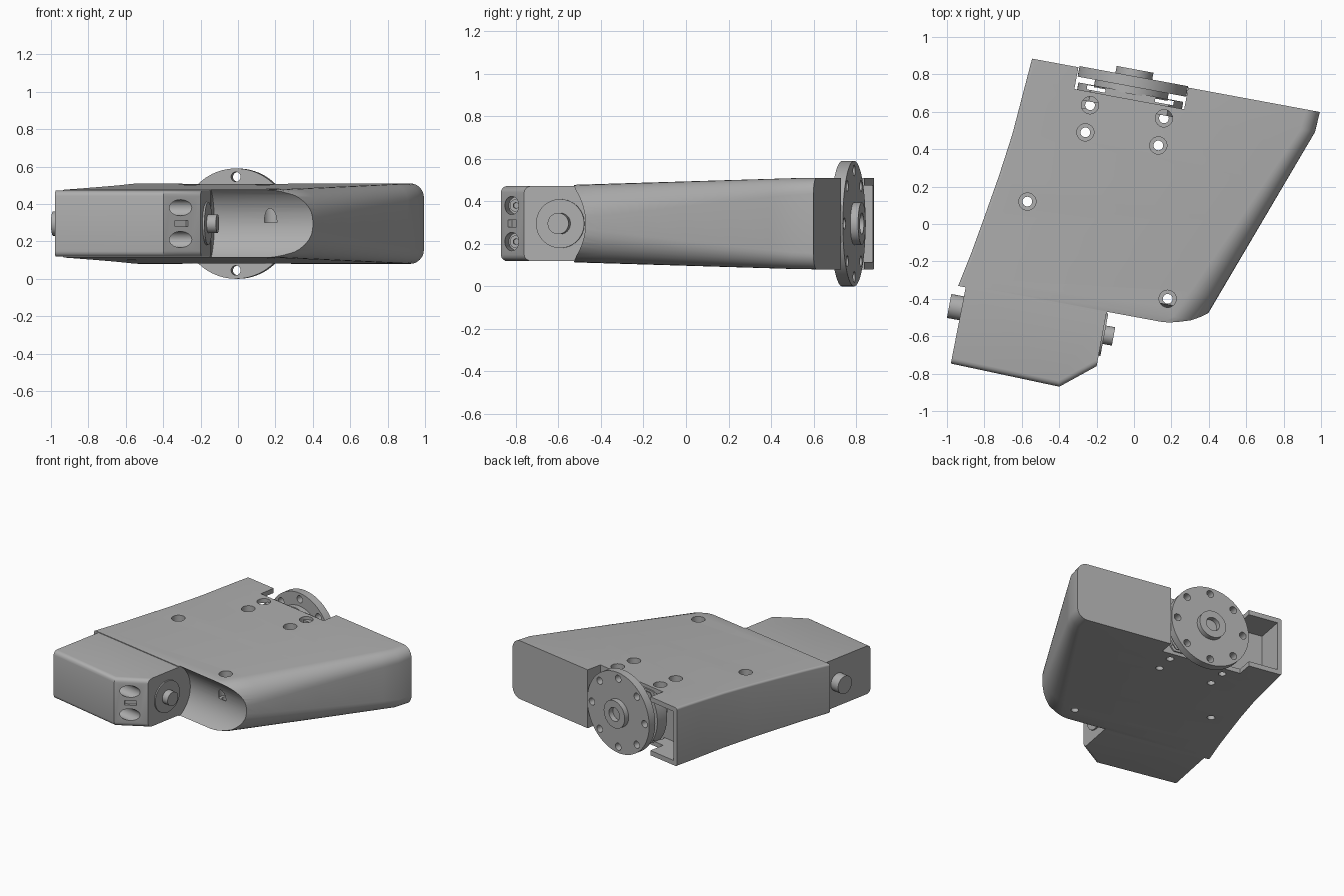
import bpy, bmesh, math
from mathutils import Matrix, Vector

if "Cube" in bpy.data.objects:
    bpy.data.objects.remove(bpy.data.objects["Cube"])

TURN = math.radians(-10.5)   # whole part is skewed about z
MID = 0.295                  # height of the mid plane
AXLE_Y = -0.611
HUB_X = -0.145
X, Y, Z = Vector((1, 0, 0)), Vector((0, 1, 0)), Vector((0, 0, 1))

grey = bpy.data.materials.new("plain grey")
grey.use_nodes = True
COLOUR = (0.42, 0.42, 0.42, 1)
grey.diffuse_color = COLOUR
grey.node_tree.nodes["Principled BSDF"].inputs["Base Color"].default_value = COLOUR


def add(name, bm):
    bmesh.ops.recalc_face_normals(bm, faces=bm.faces)
    mesh = bpy.data.meshes.new(name)
    bm.to_mesh(mesh)
    bm.free()
    mesh.materials.append(grey)
    obj = bpy.data.objects.new(name, mesh)
    obj.rotation_euler.z = TURN
    bpy.context.collection.objects.link(obj)
    return obj


def rod(name, start, axis, length, radius, sides=48):
    bm = bmesh.new()
    place = Matrix.Translation(Vector(start) + axis * length / 2) @ axis.to_track_quat('Z', 'Y').to_matrix().to_4x4()
    bmesh.ops.create_cone(bm, cap_ends=True, segments=sides, radius1=radius,
                          radius2=radius, depth=length, matrix=place)
    return add(name, bm)


def box(name, low, high, spin=0):
    bm = bmesh.new()
    low, high = Vector(low), Vector(high)
    size = high - low
    place = Matrix.Translation((low + high) / 2) @ Matrix.Rotation(spin, 4, 'Z') @ Matrix.Diagonal((*size, 1))
    bmesh.ops.create_cube(bm, size=1, matrix=place)
    return add(name, bm)


def cut(obj, cutters, operation='DIFFERENCE'):
    for tool in cutters:
        mod = obj.modifiers.new("cut", 'BOOLEAN')
        mod.operation, mod.solver, mod.object = operation, 'EXACT', tool
        tool.hide_render = True
    bpy.context.view_layer.update()
    deps = bpy.context.evaluated_depsgraph_get()
    mesh = bpy.data.meshes.new_from_object(obj.evaluated_get(deps))
    obj.modifiers.clear()
    obj.data = mesh
    for tool in cutters:
        bpy.data.objects.remove(tool)


def lerp_table(table, v):
    for (a, p), (b, q) in zip(table, table[1:]):
        if v <= b:
            return p + (q - p) * max(0, v - a) / (b - a)
    return table[-1][1]


# Tapered main body lofted from rounded sections, front to back
LEFT = [(-0.497, -0.864), (-0.3, -0.825), (-0.107, -0.793), (0.12, -0.757), (0.353, -0.727), (0.77, -0.697)]
RIGHT = [(-0.497, 0.36), (-0.485, 0.41), (-0.45, 0.458), (0.66, 0.862), (0.77, 0.868)]
HALF = [(-0.75, 0.175), (0.72, 0.215)]
ROUND = [(-0.5, 0.165), (0.2, 0.11), (0.72, 0.075)]
bm = bmesh.new()
rings = []
for v in (-0.497, -0.485, -0.45, -0.3, -0.107, 0.12, 0.353, 0.55, 0.66, 0.77):
    left, right, h, r = (lerp_table(t, v) for t in (LEFT, RIGHT, HALF, ROUND))
    ring = []
    for cx, cz, rad, begin in ((right - r, h - r, r, 90), (right - r, r - h, r, 0),
                               (left + 0.015, 0.015 - h, 0.015, -90), (left + 0.015, h - 0.015, 0.015, -180)):
        for i in range(9):
            a = math.radians(begin - i * 90 / 8)
            ring.append(bm.verts.new((cx + rad * math.cos(a), v, MID + cz + rad * math.sin(a))))
    rings.append(ring)
for a, b in zip(rings, rings[1:]):
    for i in range(len(a)):
        j = (i + 1) % len(a)
        bm.faces.new((a[i], a[j], b[j], b[i]))
bm.faces.new(rings[0])
bm.faces.new(rings[-1])
body = add("main_body", bm)

# Front knuckle block with softened outer edges
bm = bmesh.new()
outline = [(-0.058, -0.47), (-0.058, -0.784), (-0.234, -0.928), (-0.827, -0.912), (-0.823, -0.47)]
base = bm.faces.new([bm.verts.new((x, y, MID - 0.177)) for x, y in outline])
top = bmesh.ops.extrude_face_region(bm, geom=[base])
bmesh.ops.translate(bm, vec=Z * 0.354, verts=[g for g in top["geom"] if isinstance(g, bmesh.types.BMVert)])
soft = [e for e in bm.edges if all(v.co.y < -0.7 for v in e.verts) and abs(e.verts[0].co.z - e.verts[1].co.z) < 0.01]
bmesh.ops.bevel(bm, geom=soft, offset=0.03, segments=4, profile=0.5, affect='EDGES')
block = add("front_knuckle", bm)

# Body cutters: joint hollow, hub notch, rear pocket and screw holes
tools = [rod("hollow", (-0.056, AXLE_Y, MID), X, 0.8, 0.22, 64),
         box("notch", (-0.445, 0.652, -0.2), (0.152, 0.9, 0.8)),
         box("pocket", (-0.665, 0.56, MID - 0.18), (-0.35, 0.9, MID + 0.18))]
turn_back = Matrix.Rotation(-TURN, 3, 'Z')
for x, y in ((-0.235, 0.635), (-0.26, 0.49), (0.16, 0.565), (0.13, 0.42), (-0.57, 0.12), (0.18, -0.40)):
    spot = turn_back @ Vector((x, y, 0))
    tools.append(rod("bore", spot + Z * 0.3, Z, 0.5, 0.046, 32))
    tools.append(rod("drill", spot - Z * 0.2, Z, 0.7, 0.026, 24))
cut(body, tools)

# Knuckle cutters: two screw recesses and a slot in the chamfer
tools = [rod("recess", (-0.31, -0.861, MID + s * 0.085), X, 0.4, 0.043, 32) for s in (-1, 1)]
tools.append(box("slot", (-0.19, -0.877, MID - 0.016), (-0.11, -0.837, MID + 0.016), math.radians(39)))
cut(block, tools)
for side, s in (("lower", -1), ("upper", 1)):
    screw = rod(side + "_screw", (-0.312, -0.861, MID + s * 0.085), X, 0.05, 0.03, 24)
    cut(screw, [rod("socket", (-0.28, -0.861, MID + s * 0.085), X, 0.1, 0.015, 6)])

# Joint axle ends
rod("right_axle_plate", (-0.06, AXLE_Y, MID), X, 0.012, 0.115)
rod("right_axle_pin", (-0.06, AXLE_Y, MID), X, 0.062, 0.05)
rod("left_axle_pin", (-0.892, AXLE_Y, MID), X, 0.1, 0.065)

# Rear hub: truncated drum, drilled flange and boss
drum = rod("hub_drum", (HUB_X, 0.6, MID), Y, 0.09, 0.285, 64)
cut(drum, [box("trim", (-0.6, 0.5, MID - 0.19), (0.4, 0.9, MID + 0.19))], 'INTERSECT')
cut(drum, [box("drum_slot", (HUB_X + s * 0.185 - 0.05, 0.662, 0), (HUB_X + s * 0.185 + 0.05, 0.685, 0.7)) for s in (-1, 1)])
rod("hub_neck", (HUB_X, 0.68, MID), Y, 0.05, 0.2, 64)
flange = rod("hub_flange", (HUB_X, 0.72, MID), Y, 0.057, 0.295, 96)
holes = []
for i in range(8):
    a = i * math.pi / 4
    holes.append(rod("flange_hole", (HUB_X + 0.25 * math.cos(a), 0.6, MID + 0.25 * math.sin(a)), Y, 0.4, 0.026, 24))
cut(flange, holes)
boss = rod("hub_boss", (HUB_X, 0.76, MID), Y, 0.054, 0.1)
cut(boss, [rod("boss_hole", (HUB_X, 0.77, MID), Y, 0.2, 0.05, 32)])

# Smooth curved faces, keep hard edges
bpy.ops.object.select_all(action='DESELECT')
for obj in bpy.context.collection.objects:
    if obj.type == 'MESH' and grey.name in obj.data.materials:
        obj.select_set(True)
        bpy.context.view_layer.objects.active = obj
bpy.ops.object.shade_smooth_by_angle(angle=math.radians(30))
